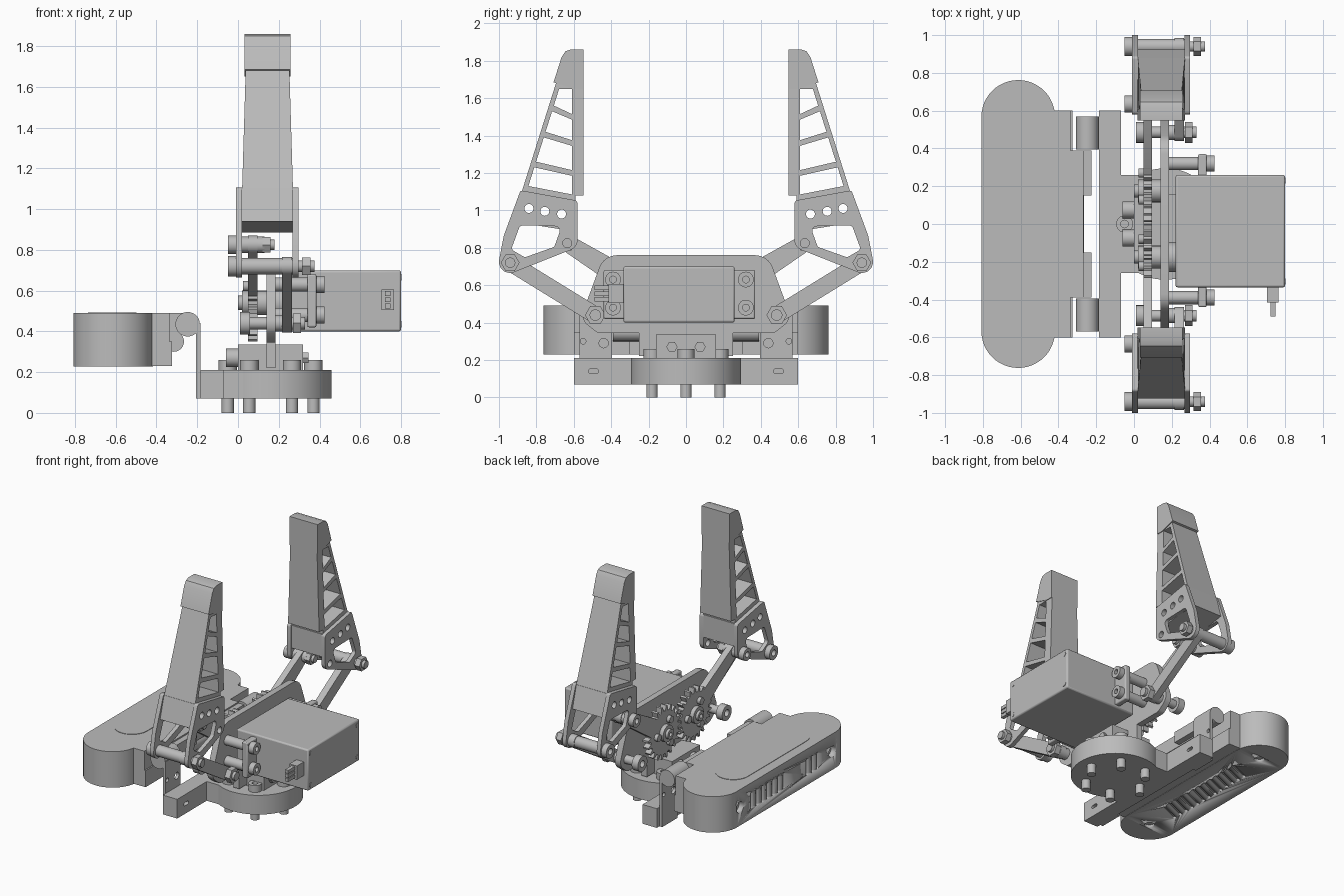
import bpy, bmesh, math
from math import cos, sin, pi
from mathutils import Vector
from mathutils.geometry import convex_hull_2d

if "Cube" in bpy.data.objects:
    bpy.data.objects.remove(bpy.data.objects["Cube"])

GREY = (0.5, 0.5, 0.5, 1)
mat = bpy.data.materials.new("plain_grey")
mat.use_nodes = True
mat.diffuse_color = GREY
mat.node_tree.nodes["Principled BSDF"].inputs["Base Color"].default_value = GREY


def circle(u, v, r, n=24):
    return [(u + r * cos(2 * pi * i / n), v + r * sin(2 * pi * i / n)) for i in range(n)]


def hull(*discs):
    """Rounded convex outline wrapped around discs (u, v, r)."""
    pts = [Vector(p) for d in discs for p in circle(*d)]
    return [tuple(pts[i]) for i in convex_hull_2d(pts)]


def rect(u0, u1, v0, v1):
    return [(u0, v0), (u1, v0), (u1, v1), (u0, v1)]


def flip(pts, s):
    return [(u * s, v) for u, v in pts]


def plate(name, outline, w0, w1, holes=(), axis="x", shape=None):
    """Extrude a profile with holes: (y, z) along x, (z, x) along y or (x, y) along z."""
    cu = bpy.data.curves.new(name, "CURVE")
    cu.dimensions, cu.fill_mode, cu.extrude = "2D", "BOTH", (w1 - w0) / 2
    for loop in [outline, *holes]:
        sp = cu.splines.new("POLY")
        sp.points.add(len(loop) - 1)
        for p, (u, v) in zip(sp.points, loop):
            p.co = (u, v, 0, 1)
        sp.use_cyclic_u = True
    tmp = bpy.data.objects.new(name, cu)
    me = bpy.data.meshes.new_from_object(tmp)
    bpy.data.objects.remove(tmp)
    bpy.data.curves.remove(cu)
    bm = bmesh.new()
    bm.from_mesh(me)
    bmesh.ops.remove_doubles(bm, verts=bm.verts, dist=1e-5)
    for v in bm.verts:
        a, b, w = v.co.x, v.co.y, v.co.z + (w0 + w1) / 2
        v.co = {"x": (w, a, b), "y": (b, w, a), "z": (a, b, w)}[axis]
        if shape:
            shape(v.co)
    bmesh.ops.recalc_face_normals(bm, faces=bm.faces)
    bm.to_mesh(me)
    bm.free()
    me.materials.clear()
    me.materials.append(mat)
    me.shade_smooth()
    me.set_sharp_from_angle(angle=math.radians(32))
    ob = bpy.data.objects.new(name, me)
    bpy.context.collection.objects.link(ob)
    return ob


def rod(name, u, v, r, w0, w1, axis="x", n=24, bore=0):
    return plate(name, circle(u, v, r, n), w0, w1, [circle(u, v, bore)] if bore else (), axis)


def box(name, x0, x1, y0, y1, z0, z1, bevel=0):
    ob = plate(name, rect(x0, x1, y0, y1), z0, z1, axis="z")
    if bevel:
        m = ob.modifiers.new("soft_edges", "BEVEL")
        m.width, m.segments = bevel, 2
    return ob


def bolt(name, y, z, x0, x1, r):
    """Shaft with a socket head at x0 and a hex nut at x1."""
    rod(name + "_shaft", y, z, r * 0.55, x0 + 0.03, x1)
    rod(name + "_head", y, z, r, x0, x0 + 0.05, bore=r * 0.45)
    rod(name + "_nut", y, z, r, x1 - 0.06, x1 - 0.02, n=6)


# Round base with its mounting bolts and cross bar
rod("base_disc", 0.165, 0, 0.295, 0.07, 0.21, "z", 64)
box("base_neck", -0.08, 0.17, -0.26, 0.26, 0.07, 0.21)
slots = [hull((s * 0.48, 0.14, 0.012), (s * 0.51, 0.14, 0.012)) for s in (-1, 1)]
plate("cross_bar", rect(-0.6, 0.6, 0.07, 0.21), -0.185, -0.07, slots)
for i in range(6):
    bx, by = 0.16 + 0.21 * cos(i * pi / 3), 0.21 * sin(i * pi / 3)
    rod("base_bolt", bx, by, 0.03, 0, 0.08, "z")
    rod("base_bolt_head", bx, by, 0.045, 0.2, 0.26, "z", bore=0.02)

# Clamp holding the gripper plate upright
box("clamp_block", 0, 0.32, -0.16, 0.16, 0.2, 0.335)
box("clamp_tab", 0.14, 0.185, -0.25, 0.25, 0.22, 0.37)
for y in (-0.075, 0.075):
    rod("clamp_bolt", y, 0.27, 0.045, -0.06, 0.01, bore=0.02)
    rod("clamp_nut", y, 0.27, 0.03, 0.31, 0.345, n=6)

# Main plate carrying gears, links and motor
corners = [(s * u, v, r) for s in (-1, 1)
           for u, v, r in ((0.37, 0.66, 0.1), (0.485, 0.44, 0.068), (0.46, 0.385, 0.04))]
plate("main_plate", hull(*corners), 0.14, 0.185)

# Motor with mounting ears and plug
box("motor_body", 0.22, 0.8, -0.335, 0.26, 0.4, 0.7, 0.01)
rod("motor_boss", -0.175, 0.54, 0.08, 0.14, 0.23)
box("motor_ears", 0.34, 0.385, -0.44, 0.37, 0.42, 0.68, 0.008)
for z in (0.48, 0.63):
    for y in (-0.39, 0.32):
        rod("ear_standoff", y, z, 0.035, 0.18, 0.35)
        rod("ear_bolt", y, z, 0.042, 0.38, 0.425, bore=0.018)
for z in (0.435, 0.665):
    for y in (-0.305, 0.23):
        rod("case_screw", y, z, 0.016, 0.79, 0.803)
box("motor_plug", 0.705, 0.765, -0.415, -0.32, 0.505, 0.605)
for z in (0.525, 0.555, 0.585):
    box("plug_wire", 0.722, 0.748, -0.49, -0.41, z - 0.012, z + 0.012)


def gear(y, z, r0, r1, teeth, phase):
    pts = []
    for i in range(teeth):
        for f, r in ((-0.3, r0), (-0.13, r1), (0.13, r1), (0.3, r0)):
            a = 2 * pi * (i + f + phase) / teeth
            pts.append((y + r * cos(a), z + r * sin(a)))
    return pts


def taper(co):
    co.x = 0.145 + (co.x - 0.145) * (1 - 0.24 * (co.z - 1.09))


# Mirrored drive gears, parallel links and fingers
for s in (-1, 1):
    side = "left_" if s > 0 else "right_"

    # Gear with its drive link
    plate(side + "gear", gear(s * 0.175, 0.54, 0.155, 0.19, 22, 0 if s > 0 else 0.5),
          0.05, 0.095)
    rod(side + "gear_hub", s * 0.175, 0.54, 0.06, 0.02, 0.145)
    rod(side + "gear_axle", s * 0.175, 0.54, 0.035, 0.0, 0.14, bore=0.015)
    for k in range(3):
        a = k * 2 * pi / 3
        rod(side + "gear_screw", s * 0.175 + 0.095 * cos(a), 0.54 + 0.095 * sin(a), 0.025, 0.025, 0.06)
    plate(side + "drive_link", flip(hull((0.2, 0.555, 0.07), (0.635, 0.825, 0.045)), s), 0.05, 0.095)

    # Outer link and pivots
    plate(side + "outer_link", flip(hull((0.485, 0.44, 0.045), (0.94, 0.72, 0.045)), s), 0.215, 0.265)
    bolt(side + "lower_pivot", s * 0.485, 0.44, 0.01, 0.33, 0.055)
    rod(side + "lower_spacer", s * 0.485, 0.44, 0.04, 0.18, 0.22)
    bolt(side + "outer_pivot", s * 0.94, 0.72, -0.05, 0.375, 0.05)
    rod(side + "outer_spacer", s * 0.94, 0.72, 0.04, 0.02, 0.27)
    bolt(side + "inner_pivot", s * 0.635, 0.825, -0.05, 0.18, 0.045)
    rod(side + "inner_spacer", s * 0.635, 0.825, 0.04, 0.0, 0.13)

    # Finger base: cheek plates around a drilled block
    cheek = hull((0.94, 0.725, 0.06), (0.635, 0.84, 0.055), (0.6, 1.035, 0.02),
                 (0.875, 1.09, 0.015), (0.96, 0.86, 0.015))
    window = hull((0.7, 0.89, 0.025), (0.87, 0.895, 0.025), (0.91, 0.8, 0.02),
                  (0.86, 0.765, 0.015), (0.72, 0.82, 0.02))
    drills = [circle(s * u, v, 0.024) for u, v in ((0.665, 0.98), (0.755, 0.995), (0.84, 1.01))]
    for x in (-0.01, 0.267):
        pin = [circle(s * 0.635, 0.825, 0.024)] if x > 0 else []
        plate(side + "finger_cheek", flip(cheek, s), x, x + 0.03, [flip(window, s), *drills, *pin])
    block = [(0.585, 1.05), (0.88, 1.1), (0.925, 0.94), (0.585, 0.885)]
    plate(side + "finger_block", flip(block, s), 0.015, 0.272, drills)

    # Ladder-like finger with grip pad and wedge tip
    rungs = [1.07, 1.2, 1.36, 1.5, 1.665]
    gaps = []
    for a, b in zip(rungs, rungs[1:]):
        lo, hi = a + 0.015, b - 0.015
        rise = 0.045 if b < 1.6 else 0.0
        edge = lambda z: 0.852 - 0.316 * (z - 1.1)
        gaps.append(flip([(0.61, lo), (edge(lo + 0.045), lo + 0.045),
                          (edge(hi + rise), hi + rise), (0.61, hi)], s))
    frame = [(0.59, 1.05), (0.878, 1.1), (0.695, 1.68), (0.59, 1.68)]
    plate(side + "finger_frame", flip(frame, s), 0.02, 0.27, gaps, shape=taper)
    plate(side + "grip_pad", flip(rect(0.548, 0.6, 1.08, 1.8), s), 0.02, 0.27, shape=taper)
    tip = [(0.548, 1.65), (0.6, 1.65), (0.708, 1.685), (0.665, 1.82), (0.645, 1.85),
           (0.615, 1.86), (0.548, 1.86)]
    plate(side + "finger_tip", flip(tip, s), 0.032, 0.258)

    # Hinge of the sensor bar
    lo, hi = sorted((s * 0.395, s * 0.57))
    plate(side + "hinge_tab", rect(lo, hi, 0.07, 0.44), -0.207, -0.185,
          [circle(s * 0.55, 0.3, 0.015), circle(s * 0.44, 0.29, 0.025)])
    rod(side + "hinge_barrel", 0.435, -0.247, 0.06, lo, hi, "y", 32)
    lo, hi = sorted((s * 0.15, s * 0.39))
    box(side + "hinge_leaf", -0.27, -0.225, lo, hi, 0.4, 0.48)
    plate(side + "bracket_foot", rect(*sorted((s * 0.3, s * 0.6)), 0.23, 0.35), -0.34, -0.325)

# Sensor bar bracket
plate("bracket_plate", rect(-0.6, 0.6, 0.23, 0.49), -0.43, -0.335,
      [circle(s * 0.55, 0.3, 0.022) for s in (-1, 1)])
box("bracket_arm", -0.34, -0.268, -0.39, 0.39, 0.39, 0.49)
rod("bracket_rod", 0.35, -0.315, 0.05, -0.39, 0.39, "y")

# Sensor bar with vents cut into its outer face and underside
bar = plate("sensor_bar", hull((-0.613, 0.567, 0.195, 48), (-0.613, -0.567, 0.195, 48)),
            0.228, 0.49, axis="z")
cuts = [rod("vent", s * 0.53, 0.36, 0.04, -0.83, -0.77) for s in (-1, 1)]
cuts += [rod("vent", -0.613, s * 0.57, 0.035, 0.2, 0.25, "z") for s in (-1, 1)]
for y in [0.4 - 0.062 * i for i in range(7)] + [-0.24, -0.3, -0.36]:
    cuts.append(plate("vent", hull((y, 0.31, 0.011), (y, 0.41, 0.011)), -0.83, -0.785))
for i in range(13):
    y = -0.36 + 0.06 * i
    cuts.append(plate("vent", hull((-0.68, y - 0.03, 0.012), (-0.54, y + 0.03, 0.012)),
                      0.2, 0.245, axis="z"))
joined = bmesh.new()
for c in cuts:
    joined.from_mesh(c.data)
    bpy.data.objects.remove(c)
cutter_mesh = bpy.data.meshes.new("vent_cutter")
joined.to_mesh(cutter_mesh)
joined.free()
cutter_mesh.materials.append(mat)
cutter = bpy.data.objects.new("vent_cutter", cutter_mesh)
bpy.context.collection.objects.link(cutter)
cutter.hide_render = True
mod = bar.modifiers.new("vents", "BOOLEAN")
mod.object, mod.solver = cutter, "EXACT"
bpy.context.view_layer.update()
cut_mesh = bpy.data.meshes.new_from_object(bar.evaluated_get(bpy.context.evaluated_depsgraph_get()))
bar.modifiers.clear()
bar.data = cut_mesh
bpy.data.objects.remove(cutter)
plate("sensor_lid", hull((-0.617, 0.338, 0.118), (-0.617, -0.338, 0.118)), 0.485, 0.493, axis="z")
